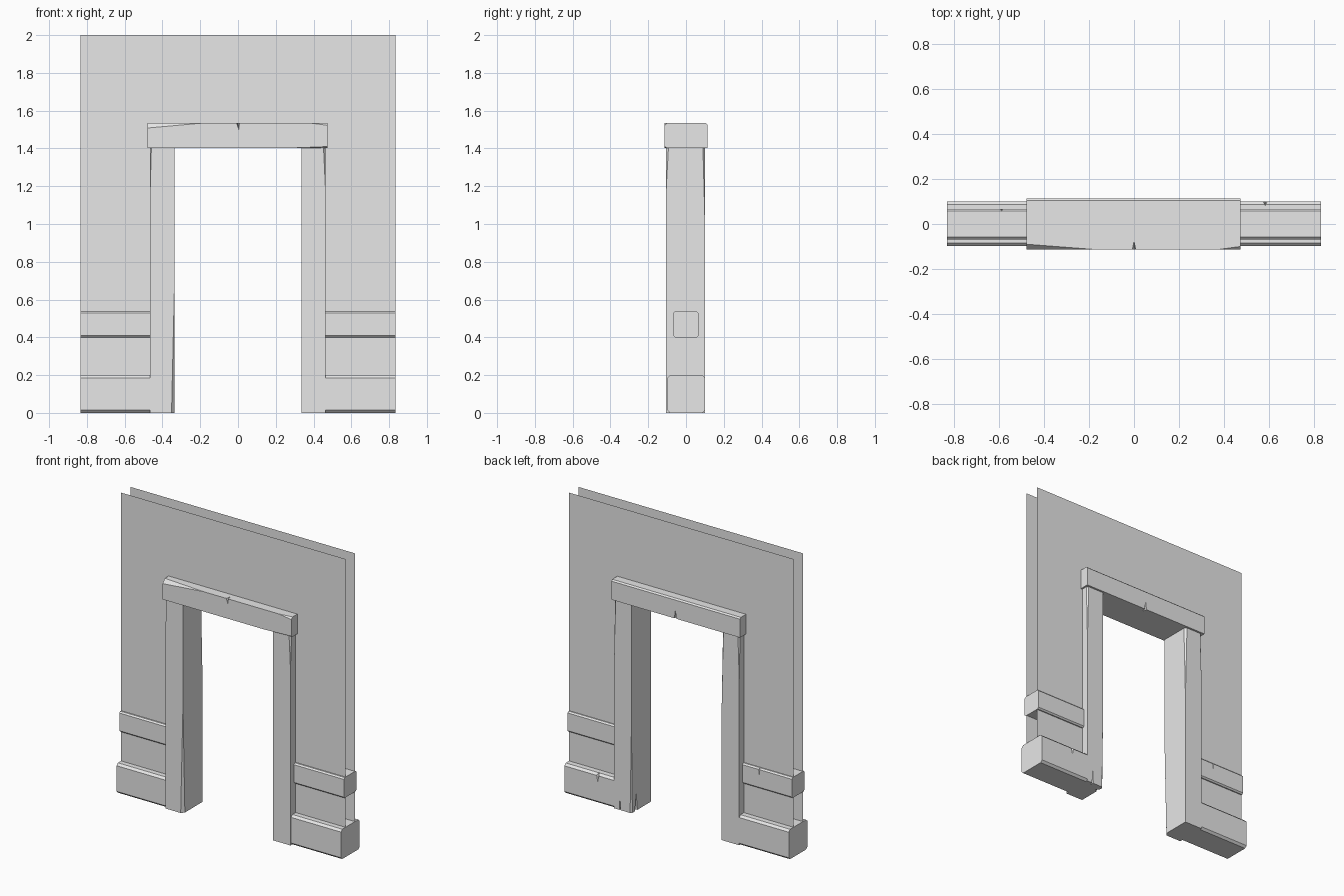
import bpy, bmesh
from mathutils import Vector

if "Cube" in bpy.data.objects:
    bpy.data.objects.remove(bpy.data.objects["Cube"], do_unlink=True)

GREY = (0.8, 0.8, 0.8, 1)
stone = bpy.data.materials.new("plain grey")
stone.use_nodes = True
stone.diffuse_color = GREY
stone.node_tree.nodes["Principled BSDF"].inputs["Base Color"].default_value = GREY


def finish(name, bm):
    bmesh.ops.recalc_face_normals(bm, faces=bm.faces[:])
    mesh = bpy.data.meshes.new(name)
    bm.to_mesh(mesh)
    bm.free()
    obj = bpy.data.objects.new(name, mesh)
    bpy.context.collection.objects.link(obj)
    mesh.materials.append(stone)
    return obj


def block(name, low, high, bevel=0, chips=(), bevel_edges=None):
    """Box with its long x edges bevelled and corners sliced off by planes."""
    low, high = Vector(low), Vector(high)
    bm = bmesh.new()
    bmesh.ops.create_cube(bm, size=1)
    for v in bm.verts:
        v.co = (low + high) / 2 + v.co * (high - low)
    if bevel:
        edges = [e for e in bm.edges
                 if abs(e.verts[0].co.x - e.verts[1].co.x) > 0.1
                 and (bevel_edges is None or bevel_edges(e.verts[0].co))]
        bmesh.ops.bevel(bm, geom=edges, offset=bevel, segments=1, affect='EDGES')
    for a, b, c in chips:
        a, b, c = Vector(a), Vector(b), Vector(c)
        normal = (b - a).cross(c - a).normalized()
        if normal.dot((low + high) / 2 - a) > 0:
            normal.negate()
        cut = bmesh.ops.bisect_plane(bm, geom=bm.verts[:] + bm.edges[:] + bm.faces[:],
                                     plane_co=a, plane_no=normal, clear_outer=True)
        rim = [e for e in cut["geom_cut"] if isinstance(e, bmesh.types.BMEdge)]
        bmesh.ops.contextual_create(bm, geom=rim)
    return finish(name, bm)


def crack(obj, mouth, depth, run, half_width=0.011):
    """Cut a pointed notch: open at the mouth corner, closing along run."""
    mouth, depth, run = Vector(mouth), Vector(depth), Vector(run)
    side = Vector((0, 1, 0)) if abs(depth.x) > 0 else Vector((1, 0, 0))
    start = mouth - (depth + run) * 0.2
    points = [start - side * half_width, start + side * half_width,
              start + depth * 1.2, start + run * 1.2]
    bm = bmesh.new()
    bmesh.ops.convex_hull(bm, input=[bm.verts.new(p) for p in points])
    cutter = finish("crack_cutter", bm)
    cutter.hide_render = True
    mod = obj.modifiers.new("crack", 'BOOLEAN')
    mod.operation, mod.solver, mod.object = 'DIFFERENCE', 'EXACT', cutter
    bpy.context.view_layer.objects.active = obj
    bpy.ops.object.modifier_apply(modifier=mod.name)
    bpy.data.objects.remove(cutter, do_unlink=True)


# Thin wall skins with the doorway left open
HALF, DOOR, HEAD = 0.833, 0.4, 1.47
outline = [(-HALF, 0), (-DOOR, 0), (-DOOR, HEAD), (DOOR, HEAD),
           (DOOR, 0), (HALF, 0), (HALF, 2), (-HALF, 2)]
for name, y in (("front_wall", -0.05), ("back_wall", 0.05)):
    bm = bmesh.new()
    face = bm.faces.new([bm.verts.new((x, y, z)) for x, z in outline])
    skin = finish(name, bm)
    if skin.data.polygons[0].normal.y * y < 0:
        skin.data.flip_normals()

# Skirting and rail on both sides of the doorway
parts = {}
for side, s in (("left", 1), ("right", -1)):
    x0, x1 = sorted((s * 0.44, s * HALF))
    parts[side + "_skirting"] = block(side + "_skirting", (x0, -0.098, 0), (x1, 0.1, 0.2), 0.014)
    parts[side + "_rail"] = block(side + "_rail", (x0, -0.068, 0.4), (x1, 0.066, 0.537), 0.009)

# Door jambs with worn edges
left_jamb = block("left_jamb", (0.335, -0.105, 0), (0.463, 0.1, 1.42), chips=[
    ((0.463, 0.1, 1.02), (0.463, 0.089, 1.42), (0.452, 0.1, 1.42)),
    ((0.463, -0.105, 1.18), (0.463, -0.092, 1.42), (0.452, -0.105, 1.42)),
    ((0.335, 0.1, 0.6), (0.335, 0.09, 0), (0.345, 0.1, 0))])
right_jamb = block("right_jamb", (-0.465, -0.105, 0), (-0.335, 0.1, 1.42), chips=[
    ((-0.335, -0.105, 0.74), (-0.335, -0.085, 0), (-0.352, -0.105, 0)),
    ((-0.335, 0.1, 0.9), (-0.335, 0.085, 1.42), (-0.348, 0.1, 1.42)),
    ((-0.465, 0.1, 1.1), (-0.465, 0.09, 1.42), (-0.455, 0.1, 1.42)),
    ((-0.465, -0.105, 1.18), (-0.465, -0.094, 1.42), (-0.458, -0.105, 1.42))])

# Lintel with chipped front corners
lintel = block("lintel", (-0.48, -0.113, 1.402), (0.475, 0.113, 1.535), 0.009, chips=[
    ((-0.18, -0.113, 1.535), (-0.48, -0.09, 1.535), (-0.48, -0.113, 1.508)),
    ((0.38, -0.113, 1.535), (0.475, -0.1, 1.535), (0.475, -0.113, 1.522)),
    ((0.27, -0.113, 1.402), (0.475, -0.1, 1.402), (0.475, -0.113, 1.41))],
    bevel_edges=lambda co: co.y > 0 and co.z > 1.5)

# Cracks
crack(lintel, (0, -0.113, 1.535), (0, 0.045, 0), (0.005, 0, -0.042))
crack(lintel, (0, 0.113, 1.402), (0, -0.04, 0), (0, 0, 0.07))
crack(parts["left_skirting"], (0.585, 0.1, 0.195), (0, -0.02, 0), (0, 0, -0.06), 0.016)
crack(parts["right_rail"], (-0.59, 0.066, 0.535), (0, -0.012, 0), (0, 0, -0.05), 0.008)
crack(left_jamb, (0.42, 0.1, 0), (0, -0.03, 0), (0, 0, 0.11), 0.008)
crack(left_jamb, (0.335, 0.05, 0), (0.03, 0, 0), (0, 0, 0.15), 0.02)
